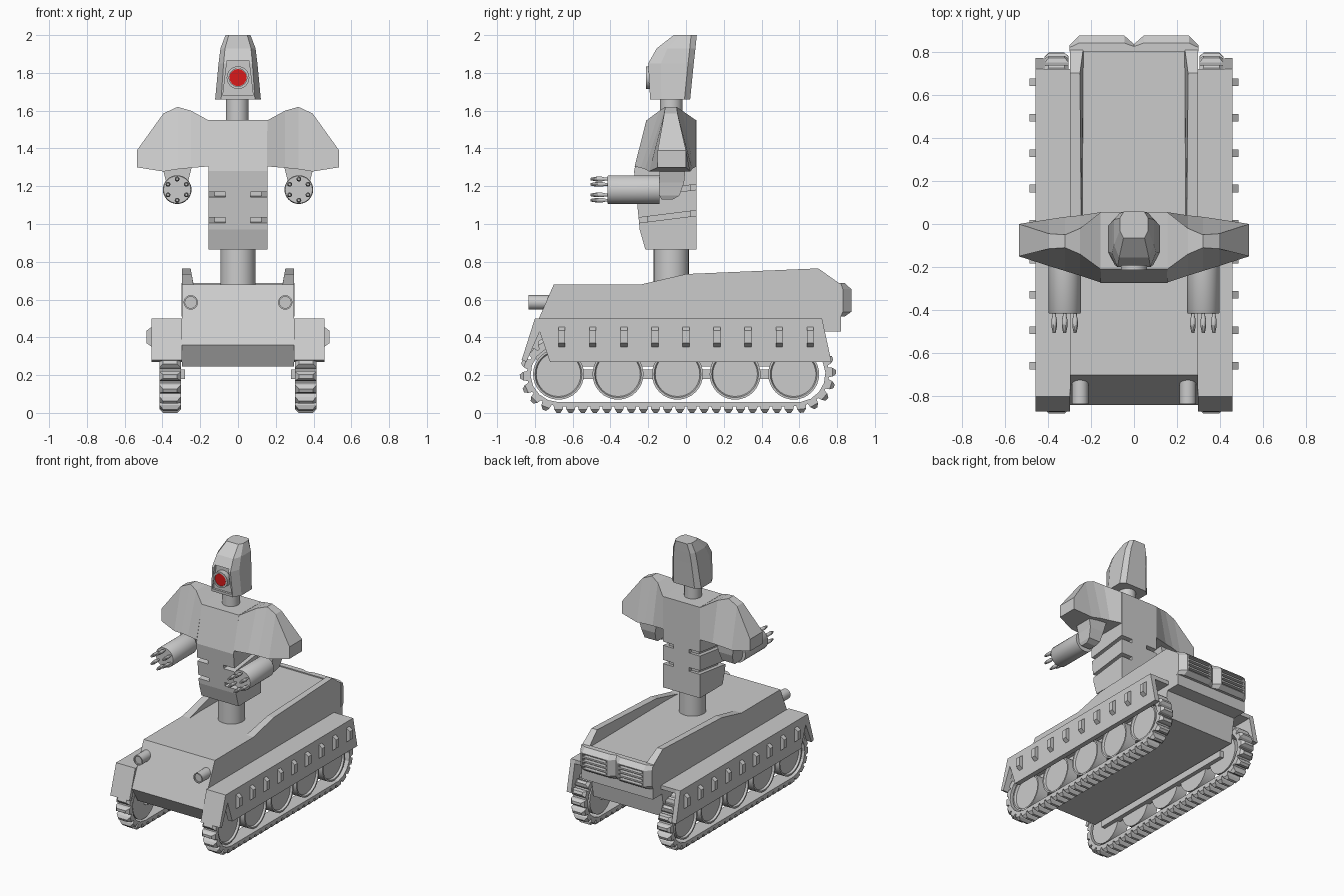
import bpy, bmesh
from math import sin, cos, pi, radians

if "Cube" in bpy.data.objects:
    bpy.data.objects.remove(bpy.data.objects["Cube"])


def loft(name, rings, smooth=False):
    """Skin equal-length rings of points and cap both ends."""
    bm = bmesh.new()
    vs = [[bm.verts.new(p) for p in r] for r in rings]
    n = len(rings[0])
    for a, b in zip(vs, vs[1:]):
        for i in range(n):
            bm.faces.new((a[i], a[(i + 1) % n], b[(i + 1) % n], b[i]))
    bm.faces.new(vs[0])
    bm.faces.new(vs[-1])
    return finish(name, bm, smooth)


def finish(name, bm, smooth=False):
    bmesh.ops.recalc_face_normals(bm, faces=bm.faces)
    me = bpy.data.meshes.new(name)
    bm.to_mesh(me)
    bm.free()
    ob = bpy.data.objects.new(name, me)
    bpy.context.collection.objects.link(ob)
    bpy.ops.object.select_all(action='DESELECT')
    bpy.context.view_layer.objects.active = ob
    ob.select_set(True)
    if smooth:
        bpy.ops.object.shade_smooth_by_angle(angle=radians(35))
    return ob


def prism(name, yz, x0, x1):
    return loft(name, [[(x, y, z) for y, z in yz] for x in (x0, x1)])


def box(name, x0, x1, y0, y1, z0, z1):
    return prism(name, [(y0, z0), (y1, z0), (y1, z1), (y0, z1)], x0, x1)


def turned(name, axis, centre, profile, n=32):
    """Round part: profile of (position along axis, radius); centre is the other two coordinates."""
    rings = []
    for t, r in profile:
        ring = []
        for i in range(n):
            p = [centre[0] + r * cos(2 * pi * i / n), centre[1] + r * sin(2 * pi * i / n)]
            p.insert('xyz'.index(axis), t)
            ring.append(p)
        rings.append(ring)
    return loft(name, rings, True)


def cut(ob, cutter):
    m = ob.modifiers.new('cut', 'BOOLEAN')
    m.operation, m.object, m.solver = 'DIFFERENCE', cutter, 'EXACT'
    cutter.hide_render = True
    bpy.ops.object.select_all(action='DESELECT')
    bpy.context.view_layer.objects.active = ob
    ob.select_set(True)
    bpy.ops.object.modifier_apply(modifier='cut')
    bpy.data.objects.remove(cutter)


# Hull
prism('hull', [(-.70, .68), (-.84, .36), (-.77, .245), (.68, .245), (.71, .43),
               (.82, .43), (.82, .68)], -.297, .297)

# Track path: distance along the loop -> point and outward normal
YF, YR, ZC, R = -.675, .59, .205, .17
STRAIGHT, ARC = YR - YF, pi * R


def track_point(d):
    if d < STRAIGHT:
        return YF + d, ZC - R, 0, -1
    d -= STRAIGHT
    if d < ARC:
        a = -pi / 2 + d / R
        return YR + R * cos(a), ZC + R * sin(a), cos(a), sin(a)
    d -= ARC
    if d < STRAIGHT:
        return YR - d, ZC + R, 0, 1
    a = pi / 2 + (d - STRAIGHT) / R
    return YF + R * cos(a), ZC + R * sin(a), cos(a), sin(a)


def build_track(s, pads=56):
    bm = bmesh.new()
    total = 2 * (STRAIGHT + ARC)
    band = []
    for i in range(pads):
        y, z, ny, nz = track_point(total * i / pads)
        band.append([bm.verts.new((s * x, y - ny * h, z - nz * h))
                     for x, h in ((.303, 0), (.415, 0), (.415, .022), (.303, .022))])
        # tapered pad standing on the band
        pad = []
        for h, w, x0, x1 in ((-.005, .026, .303, .415), (.016, .023, .303, .415), (.035, .010, .322, .396)):
            pad.append([bm.verts.new((s * x, y + ny * h - nz * t, z + nz * h + ny * t))
                        for x, t in ((x0, -w), (x1, -w), (x1, w), (x0, w))])
        for a, b in zip(pad, pad[1:]):
            for k in range(4):
                bm.faces.new((a[k], a[(k + 1) % 4], b[(k + 1) % 4], b[k]))
        bm.faces.new(pad[0])
        bm.faces.new(pad[-1])
    for i in range(pads):
        a, b = band[i], band[(i + 1) % pads]
        for k in range(4):
            bm.faces.new((a[k], a[(k + 1) % 4], b[(k + 1) % 4], b[k]))
    finish('track', bm)


for s in (-1, 1):
    # Deck rails
    rail = [(-.26, .675), (0, .735), (.70, .765), (.82, .68), (.82, .6), (-.26, .6)]
    loft('deck_rail', [[(s * .297, y, z) for y, z in rail],
                       [(s * (.235 + .015 * max(0, (z - .68) / .08)), y, z) for y, z in rail]])
    # Fender, skirt and front flap
    box('fender', s * .297, s * .42, -.80, .72, .47, .50)
    prism('skirt', [(-.80, .5), (-.87, .28), (-.845, .27), (-.775, .43), (-.72, .27),
                    (.77, .27), (.72, .5)], s * .42, s * .457)
    prism('front_flap', [(-.80, .5), (-.87, .28), (-.845, .27), (-.77, .49)], s * .297, s * .42)
    # Skirt ribs
    for i in range(-4, 5):
        y = i * .1645
        loft('skirt_rib', [[(s * x, y + dy, z) for x, z in ((.45, .345), (.485, .37), (.485, .435), (.45, .46))]
                           for dy in (-.018, .018)])
    # Running gear
    build_track(s)
    for y in (-.675, -.36, -.045, .26, .57):
        turned('road_wheel', 'x', (y, .205),
               [(s * .31, .135), (s * .40, .135), (s * .40, .124), (s * .385, .118)])
    box('axle_beam', s * .28, s * .33, -.68, .58, .18, .23)
    # Headlights
    turned('headlight', 'y', (s * .25, .585), [(-.70, .038), (-.835, .038), (-.835, .030), (-.825, .030)], 24)
    # Rear grilles with louvre slots
    def outline(dy, z):
        return [(s * x, y, z) for x, y in ((0, .80), (0, .835 + dy * .3), (.045, .875 + dy),
                                           (.255, .875 + dy), (.299, .83 + dy * .3), (.299, .80))]
    grille = loft('rear_grille', [outline(-.035, .51), outline(0, .535), outline(0, .655), outline(-.035, .688)])
    for k in range(4):
        z = .55 + k * .03
        cut(grille, box('slot_cutter', s * .055, s * .245, .845, .9, z - .009, z + .009))

# Waist post and torso
turned('waist_post', 'z', (0, -.078), [(.66, .093), (.88, .093)])
torso = prism('torso', [(-.215, .865), (-.245, .97), (-.275, 1.28), (-.21, 1.55),
                        (.055, 1.55), (.055, .865)], -.155, .155)
for s in (-1, 1):
    for z in (1.012, 1.15):
        cut(torso, prism('groove_cutter', [(-.4, z - .025), (.2, z + .05), (.2, z + .078), (-.4, z + .003)],
                         s * .065, s * .3))
box('torso_core', -.125, .125, -.205, .025, .92, 1.27)


def shoulder_ring(x, zb, zt, bf, bb, tf, tb):
    return [(x, bf, zb), (x, bb, zb), (x, tb, zt), (x, tf, zt)]


for s in (-1, 1):
    # Shoulder
    loft('shoulder', [shoulder_ring(s * .154, 1.305, 1.548, -.272, .055, -.21, .055),
                      shoulder_ring(s * .25, 1.297, 1.60, -.24, .04, -.14, -.02),
                      shoulder_ring(s * .32, 1.29, 1.62, -.218, .033, -.11, -.05),
                      shoulder_ring(s * .395, 1.278, 1.585, -.195, .022, -.115, -.045),
                      shoulder_ring(s * .535, 1.30, 1.39, -.15, 0, -.15, 0)])
    # Upper arm
    def arm_ring(z, x0, x1, y0, y1):
        return [(s * x0, y0, z), (s * x1, y0, z), (s * x1, y1, z), (s * x0, y1, z)]
    loft('upper_arm', [arm_ring(1.32, .24, .405, -.14, .0), arm_ring(1.22, .265, .38, -.14, -.01),
                       arm_ring(1.15, .275, .37, -.14, -.035), arm_ring(1.13, .285, .36, -.13, -.07)])
    # Gun drum and its six barrels
    turned('gun_drum', 'y', (s * .322, 1.182), [(-.14, .076), (-.41, .076), (-.416, .072)])
    for k in range(6):
        a = pi / 2 + k * pi / 3
        turned('gun_barrel', 'y', (s * .322 + .056 * cos(a), 1.182 + .056 * sin(a)),
               [(-.40, .008), (-.425, .008), (-.445, .013), (-.475, .013), (-.505, .007)], 10)

# Neck and head
turned('neck', 'z', (-.004, -.078), [(1.5, .06), (1.7, .06)])


def head_ring(z, yf, yb, w):
    half = [(w * .74, yf), (w, yf + (yb - yf) * .28), (w, yb - .03), (w * .72, yb)]
    return [(x, y, z) for x, y in half] + [(-x, y, z) for x, y in reversed(half)]


head = loft('head', [head_ring(1.66, -.19, .022, .121), head_ring(1.85, -.20, .041, .103),
                     head_ring(1.93, -.155, .05, .093), head_ring(2.0, -.065, .057, .066)])
cut(head, loft('face_cutter', [[(x, y, z) for x, z in ((-.08, 1.68), (.08, 1.68), (.058, 1.865), (-.058, 1.865))]
                               for y in (-.3, -.175)]))

# Eye
turned('eye_housing', 'y', (0, 1.775), [(-.16, .06), (-.213, .06), (-.213, .047), (-.205, .047)])
eye = turned('eye', 'y', (0, 1.775), [(-.20, .045), (-.21, .045)])
red = bpy.data.materials.new('red')
red.diffuse_color = (.7, .01, .01, 1)
red.use_nodes = True
red.node_tree.nodes["Principled BSDF"].inputs["Base Color"].default_value = red.diffuse_color
eye.data.materials.append(red)
